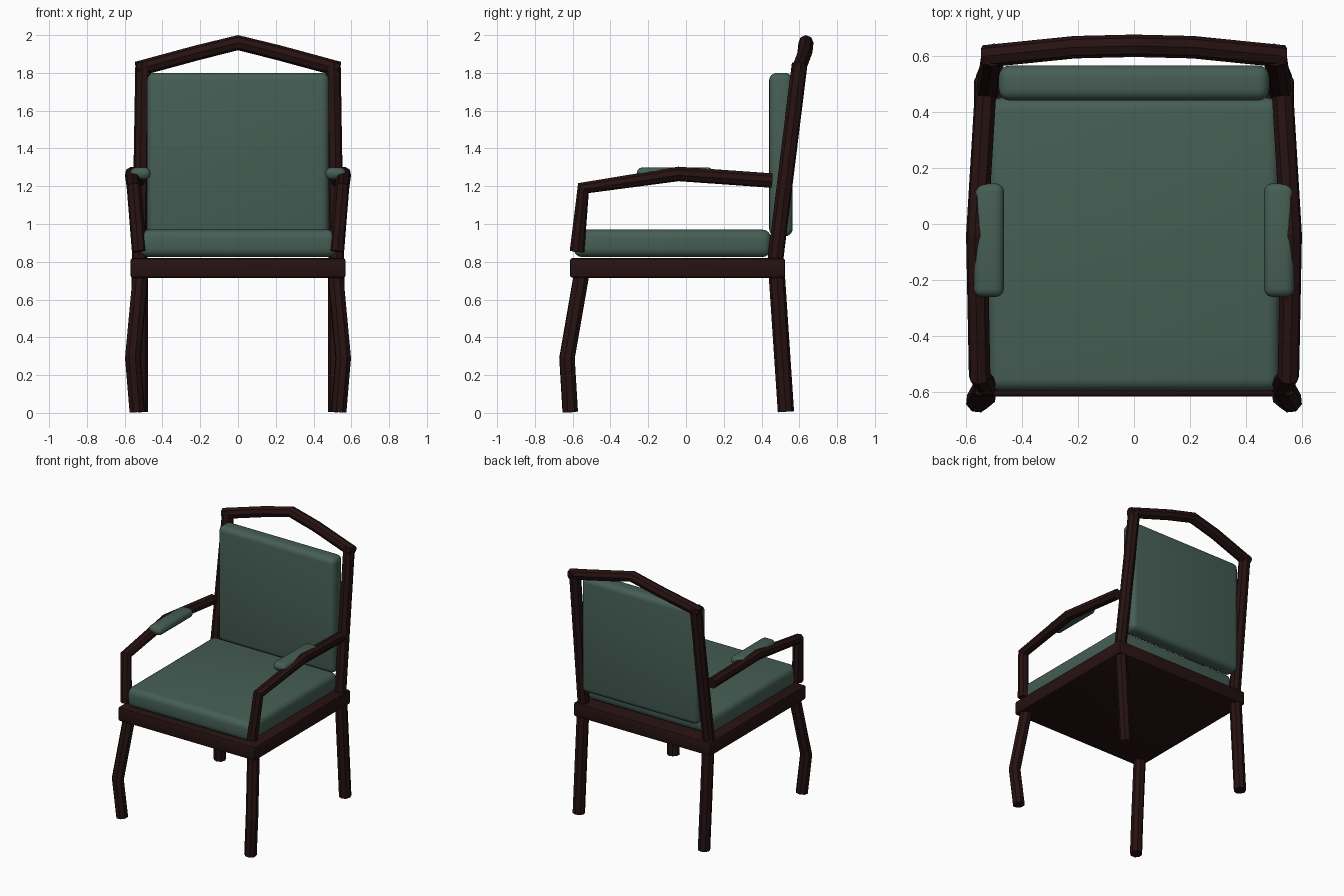
import bpy
import math

if "Cube" in bpy.data.objects:
    bpy.data.objects.remove(bpy.data.objects["Cube"])


def material(name, rgb):
    m = bpy.data.materials.new(name)
    m.diffuse_color = (*rgb, 1)
    m.use_nodes = True
    m.node_tree.nodes["Principled BSDF"].inputs["Base Color"].default_value = m.diffuse_color
    return m


WOOD = material("dark wood", (0.02, 0.006, 0.006))
FABRIC = material("green fabric", (0.06, 0.112, 0.09))


def activate(ob):
    bpy.ops.object.select_all(action='DESELECT')
    ob.select_set(True)
    bpy.context.view_layer.objects.active = ob


def mirror_x(ob):
    m = ob.modifiers.new("mirror", 'MIRROR')
    m.use_axis[0] = True
    m.use_clip = False
    activate(ob)
    bpy.ops.object.modifier_apply(modifier="mirror")


def beam(name, points, radius, mirrored=True):
    """Eight-sided wooden beam swept along a bent path."""
    cu = bpy.data.curves.new(name, 'CURVE')
    cu.dimensions = '3D'
    cu.bevel_depth = radius
    cu.bevel_resolution = 2
    cu.use_fill_caps = True
    sp = cu.splines.new('POLY')
    sp.points.add(len(points) - 1)
    for p, co in zip(sp.points, points):
        p.co = (*co, 1)
    ob = bpy.data.objects.new(name, cu)
    bpy.context.collection.objects.link(ob)
    cu.materials.append(WOOD)
    activate(ob)
    bpy.ops.object.convert(target='MESH')
    ob = bpy.context.object
    ob.name = name
    if mirrored:
        mirror_x(ob)
    bpy.ops.object.shade_flat()
    return ob


def block(name, lo, hi, bevel, segments, mat, mirrored=False):
    """Box between two corners with rounded edges."""
    bpy.ops.mesh.primitive_cube_add(size=1)
    ob = bpy.context.object
    ob.name = name
    for v in ob.data.vertices:
        for i in range(3):
            v.co[i] = lo[i] if v.co[i] < 0 else hi[i]
    ob.data.materials.append(mat)
    b = ob.modifiers.new("bevel", 'BEVEL')
    b.width = bevel
    b.segments = segments
    bpy.ops.object.modifier_apply(modifier="bevel")
    if mirrored:
        mirror_x(ob)
    bpy.ops.object.shade_smooth_by_angle(angle=math.radians(35))
    return ob


# seat
block("seat_frame", (-0.57, -0.615, 0.715), (0.57, 0.525, 0.82), 0.015, 2, WOOD)
block("seat_cushion", (-0.52, -0.595, 0.825), (0.52, 0.45, 0.97), 0.045, 4, FABRIC)

# backrest
block("back_cushion", (-0.482, 0.44, 0.935), (0.482, 0.565, 1.8), 0.04, 4, FABRIC)
beam("back_post", [(0.52, 0.472, 0.8), (0.502, 0.602, 1.85)], 0.042)
beam("top_rail", [(-0.535, 0.597, 1.82), (-0.21, 0.63, 1.908), (0, 0.635, 1.96),
                  (0.21, 0.63, 1.908), (0.535, 0.597, 1.82)], 0.04, mirrored=False)

# legs
beam("front_leg", [(0.515, -0.552, 0.74), (0.557, -0.63, 0.29), (0.533, -0.613, 0.006)], 0.043)
beam("back_leg", [(0.52, 0.48, 0.74), (0.52, 0.529, 0.006)], 0.043)

# arms
beam("arm", [(0.523, -0.577, 0.855), (0.55, -0.543, 1.19),
             (0.56, -0.04, 1.265), (0.53, 0.455, 1.23)], 0.039)
block("arm_pad", (0.463, -0.26, 1.235), (0.571, 0.145, 1.3), 0.03, 3, FABRIC, mirrored=True)
